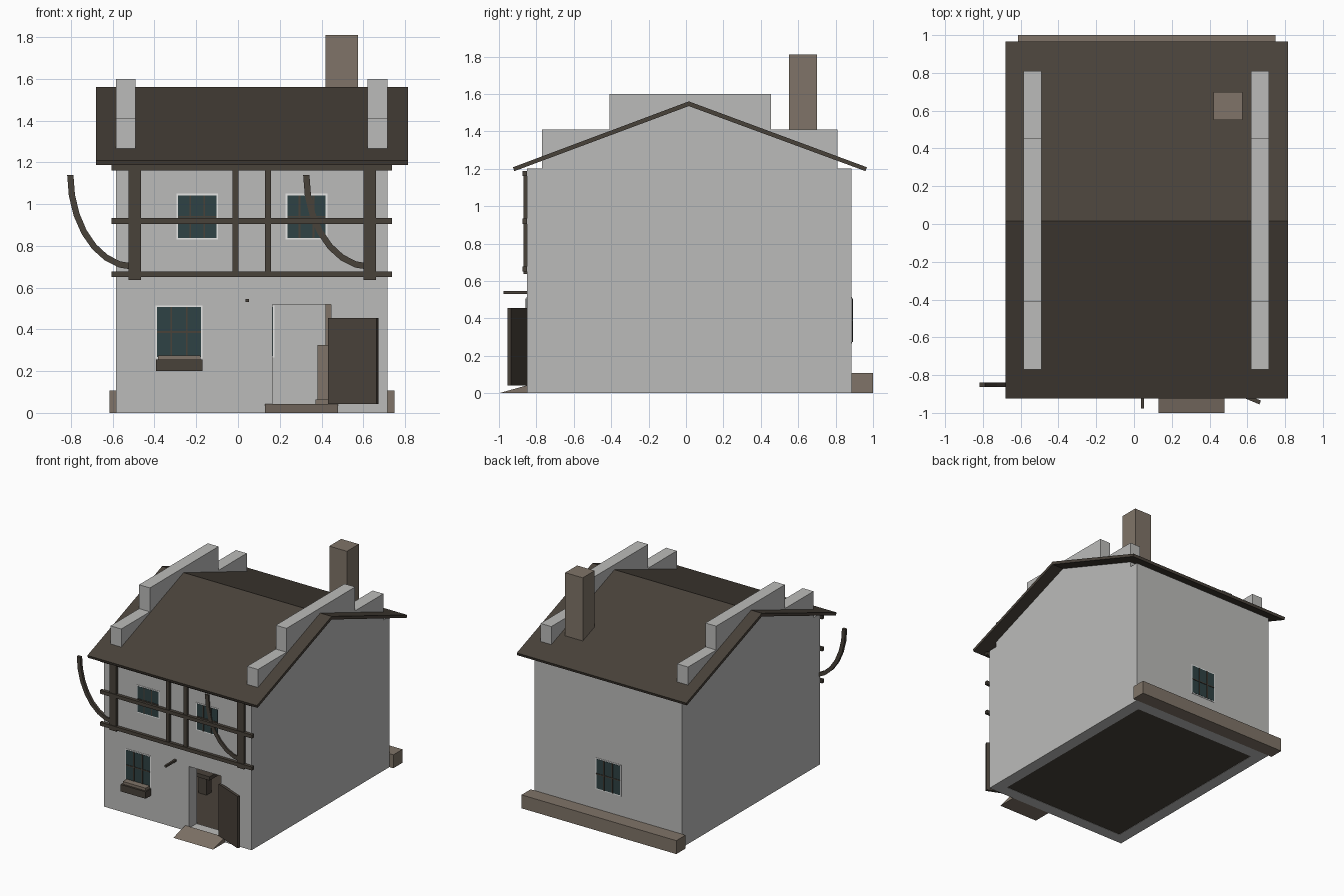
import bpy
import bmesh
import math

cube = bpy.data.objects.get("Cube")
if cube:
    bpy.data.objects.remove(cube, do_unlink=True)


def material(name, rgb):
    m = bpy.data.materials.new(name)
    m.use_nodes = True
    m.diffuse_color = (*rgb, 1)
    bsdf = m.node_tree.nodes["Principled BSDF"]
    bsdf.inputs["Base Color"].default_value = (*rgb, 1)
    bsdf.inputs["Roughness"].default_value = 0.9
    return m


PLASTER = material("grey plaster", (0.5, 0.5, 0.49))
TIMBER = material("dark timber", (0.066, 0.054, 0.042))
STONE = material("brown stone", (0.215, 0.175, 0.138))
GLASS = material("teal glass", (0.028, 0.055, 0.058))
WHITE = material("white frame", (0.85, 0.85, 0.84))


def prism(name, outline, axis, lo, hi, mat):
    """Extrude a 2D outline along an axis; the outline uses the other two axes in order."""
    bm = bmesh.new()

    def place(p, t):
        c = list(p)
        c.insert("xyz".index(axis), t)
        return bm.verts.new(c)

    a = [place(p, lo) for p in outline]
    b = [place(p, hi) for p in outline]
    bm.faces.new(a)
    bm.faces.new(b[::-1])
    for i in range(len(a)):
        j = (i + 1) % len(a)
        bm.faces.new((a[j], a[i], b[i], b[j]))
    bmesh.ops.recalc_face_normals(bm, faces=bm.faces)
    me = bpy.data.meshes.new(name)
    bm.to_mesh(me)
    bm.free()
    me.materials.append(mat)
    ob = bpy.data.objects.new(name, me)
    bpy.context.collection.objects.link(ob)
    return ob


def box(name, x, y, z, mat):
    return prism(name, [(x[0], y[0]), (x[1], y[0]), (x[1], y[1]), (x[0], y[1])],
                 "z", z[0], z[1], mat)


# House extents
L, R, F, B = -0.585, 0.715, -0.85, 0.885
T, EAVE = 0.095, 1.2

# Stepped side walls
steps = [(F, 0), (B, 0), (B, EAVE), (0.81, EAVE), (0.81, 1.41), (0.455, 1.41),
         (0.455, 1.6), (-0.41, 1.6), (-0.41, 1.41), (-0.77, 1.41), (-0.77, EAVE), (F, EAVE)]
prism("right_wall", steps, "x", L, L + T, PLASTER)
prism("left_wall", steps, "x", R - T, R, PLASTER)

# Front wall with doorway, back wall, floor
DOOR = (0.165, 0.445)
prism("front_wall", [(L + T, 0), (DOOR[0], 0), (DOOR[0], 0.52), (DOOR[1], 0.52),
                     (DOOR[1], 0), (R - T, 0), (R - T, EAVE), (L + T, EAVE)],
      "y", F, F + T, PLASTER)
box("threshold", DOOR, (F, F + T), (0, 0.03), PLASTER)
box("back_wall", (L + T, R - T), (B - T, B), (0, EAVE), PLASTER)
box("floor", (L + T, R - T), (F + T, B - T), (0.002, 0.025), TIMBER)

# Roof
prism("roof", [(-0.925, 1.208), (0.015, 1.56), (0.967, 1.208),
               (0.96, 1.187), (0.015, 1.535), (-0.918, 1.187)],
      "x", -0.68, 0.815, TIMBER)

# Chimney, fireplace and hearth
box("chimney", (0.42, 0.575), (0.55, 0.7), (0.325, 1.81), STONE)
box("fireplace", (0.38, 0.615), (0.53, 0.785), (0.02, 0.325), STONE)
box("hearth", (0.37, 0.615), (0.43, 0.53), (0.02, 0.065), STONE)

# Indoor table
box("table_top", (-0.22, 0.03), (-0.4, -0.16), (0.2, 0.23), TIMBER)
box("table_leg", (-0.13, -0.06), (-0.31, -0.25), (0.02, 0.2), TIMBER)

# Stone plinth at the back and sloping doorstep
box("back_plinth", (-0.615, 0.75), (B, 1.0), (0, 0.107), STONE)
prism("doorstep", [(-1.0, 0), (F, 0), (F, 0.042)], "x", 0.13, 0.48, STONE)


# Windows: frame, glass and glazing bars set through the wall
def window(name, x, z, y0, y1):
    def layer(part, xs, zs, out, mat):
        box(name + part, xs, (y0 - out, y1 + out), zs, mat)

    e = 0.008
    layer("_frame", x, z, 0.003, WHITE)
    layer("_glass", (x[0] + e, x[1] - e), (z[0] + e, z[1] - e), 0.005, GLASS)
    for i in (1, 2):
        c = x[0] + (x[1] - x[0]) * i / 3
        layer(f"_bar_{i}", (c - 0.004, c + 0.004), (z[0] + e, z[1] - e), 0.009, TIMBER)
    c = (z[0] + z[1]) / 2
    layer("_cross_bar", (x[0] + e, x[1] - e), (c - 0.004, c + 0.004), 0.009, TIMBER)


window("lower_window", (-0.395, -0.17), (0.26, 0.515), F, F + T)
window("upper_right_window", (-0.295, -0.095), (0.83, 1.05), F, F + T)
window("upper_left_window", (0.228, 0.428), (0.83, 1.05), F, F + T)
window("back_window", (-0.05, 0.175), (0.265, 0.515), B - T, B)

# Timber framing
for i, z in enumerate((0.65, 0.905, 1.16)):
    box(f"rail_{i}", (-0.605, 0.737), (-0.875, F), (z, z + 0.028), TIMBER)
for i, x in enumerate((-0.525, 0.6)):
    box(f"post_{i}", (x, x + 0.06), (-0.87, F), (0.637, 1.185), TIMBER)
for i, x in enumerate((-0.026, 0.129)):
    box(f"stud_{i}", (x, x + 0.029), (-0.87, F), (0.66, 1.17), TIMBER)

# Curved braces
angles = [math.radians(90 * i / 7) for i in range(8)]
for i, cx in enumerate((-0.5, 0.63)):
    arc = [(cx - 0.318 * math.cos(t), 1.14 - 0.455 * math.sin(t)) for t in angles]
    arc += [(cx - 0.288 * math.cos(t), 1.14 - 0.425 * math.sin(t)) for t in angles[::-1]]
    prism(f"curved_brace_{i}", arc, "y", -0.862, -0.838, TIMBER)

# Open door leaf
prism("door", [(0.43, -0.857), (0.438, -0.838), (0.672, -0.935), (0.664, -0.955)],
      "z", 0.042, 0.455, TIMBER)

# Window box and sign pole
box("planter", (-0.392, -0.17), (-0.92, F), (0.2, 0.255), TIMBER)
box("planter_soil", (-0.382, -0.18), (-0.905, F), (0.255, 0.276), STONE)
box("sign_pole", (0.036, 0.052), (-0.977, F), (0.53, 0.546), TIMBER)
